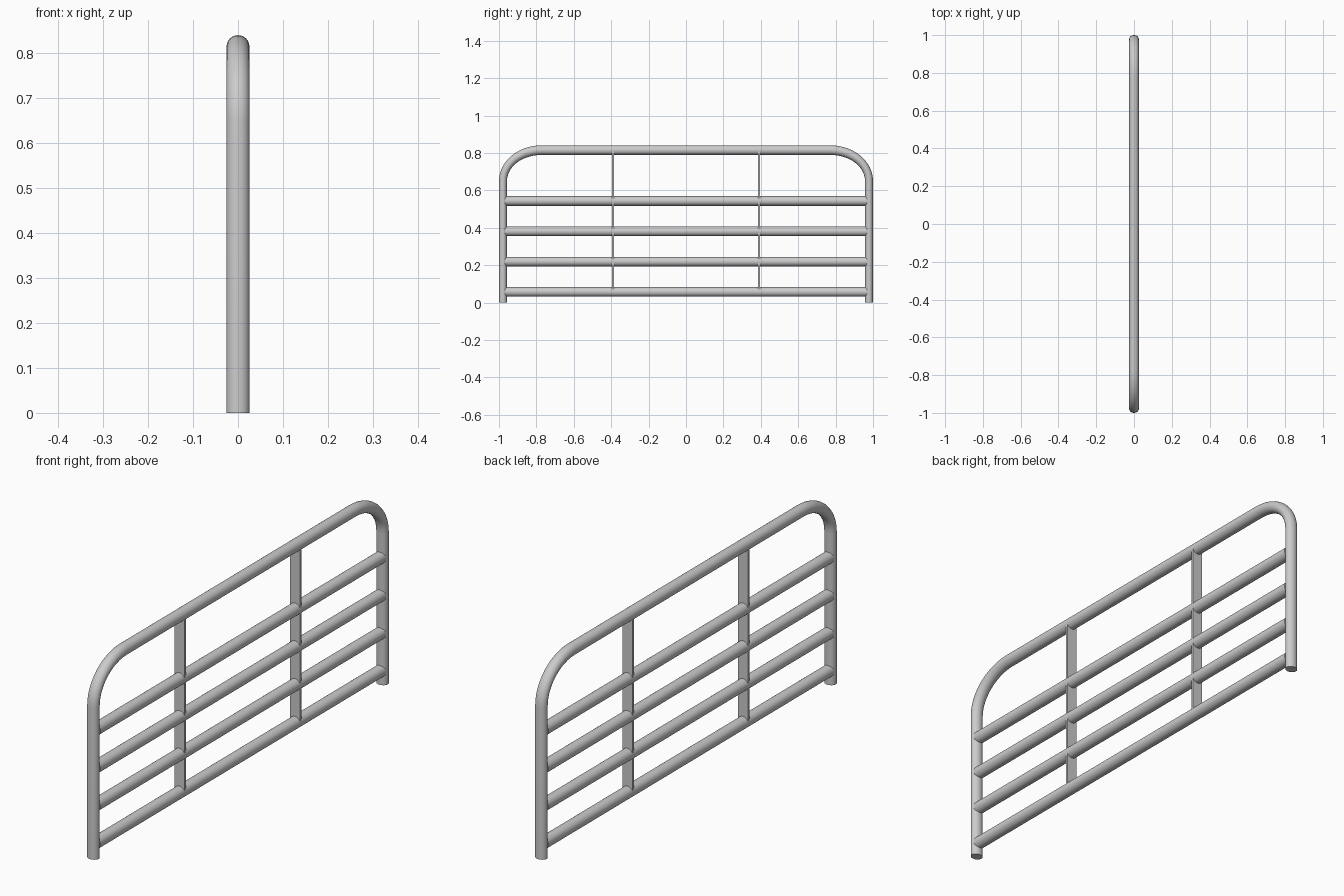
import bpy, bmesh, math
from mathutils import Vector

if "Cube" in bpy.data.objects:
    bpy.data.objects.remove(bpy.data.objects["Cube"])

R = 0.0255      # tube radius
RY = 0.0215     # slightly flattened tube half-width along y
SIDES = 24


def finish(name, bm, smooth=True):
    bmesh.ops.recalc_face_normals(bm, faces=bm.faces)
    me = bpy.data.meshes.new(name)
    bm.to_mesh(me)
    bm.free()
    ob = bpy.data.objects.new(name, me)
    bpy.context.collection.objects.link(ob)
    if smooth:
        bpy.ops.object.select_all(action='DESELECT')
        ob.select_set(True)
        bpy.context.view_layer.objects.active = ob
        bpy.ops.object.shade_smooth_by_angle(angle=math.radians(40))
    return ob


def tube(name, path, side_r):
    """Sweep an elliptical section along a list of (y, z, normal angle)."""
    bm = bmesh.new()
    rings = []
    for y, z, a in path:
        ring = []
        for i in range(SIDES):
            t = 2 * math.pi * i / SIDES
            c, s = math.cos(t), math.sin(t)
            ring.append(bm.verts.new(Vector((R * s,
                                             y + side_r * c * math.cos(a),
                                             z + R * c * math.sin(a)))))
        rings.append(ring)
    for a, b in zip(rings, rings[1:]):
        for i in range(SIDES):
            j = (i + 1) % SIDES
            bm.faces.new((a[i], a[j], b[j], b[i]))
    bm.faces.new(rings[0])
    bm.faces.new(rings[-1])
    return finish(name, bm)


# Bent outer frame: posts, elliptical corners and top rail
Y, TOP = 1 - RY, 0.84 - R
CY, CZ = 0.775, 0.65
half = [(Y, 0, 0)]
for k in range(13):
    a = math.pi / 2 * k / 12
    half.append((CY + (Y - CY) * math.cos(a), CZ + (TOP - CZ) * math.sin(a), a))
path = half + [(-y, z, math.pi - a) for y, z, a in reversed(half)]
tube("outer_frame", path, RY)

# Horizontal rails
for n, z in enumerate((0.057, 0.219, 0.381, 0.543)):
    tube(f"rail_{n + 1}", [(-0.967, z, math.pi / 2), (0.967, z, math.pi / 2)], R)

# Flat upright slats
for side, y in (("left", -0.391), ("right", 0.391)):
    bm = bmesh.new()
    bmesh.ops.create_cube(bm, size=1)
    bmesh.ops.scale(bm, vec=(0.048, 0.01, TOP - 0.057), verts=bm.verts)
    bmesh.ops.translate(bm, vec=(0, y, (TOP + 0.057) / 2), verts=bm.verts)
    finish(f"slat_{side}", bm, smooth=False)
